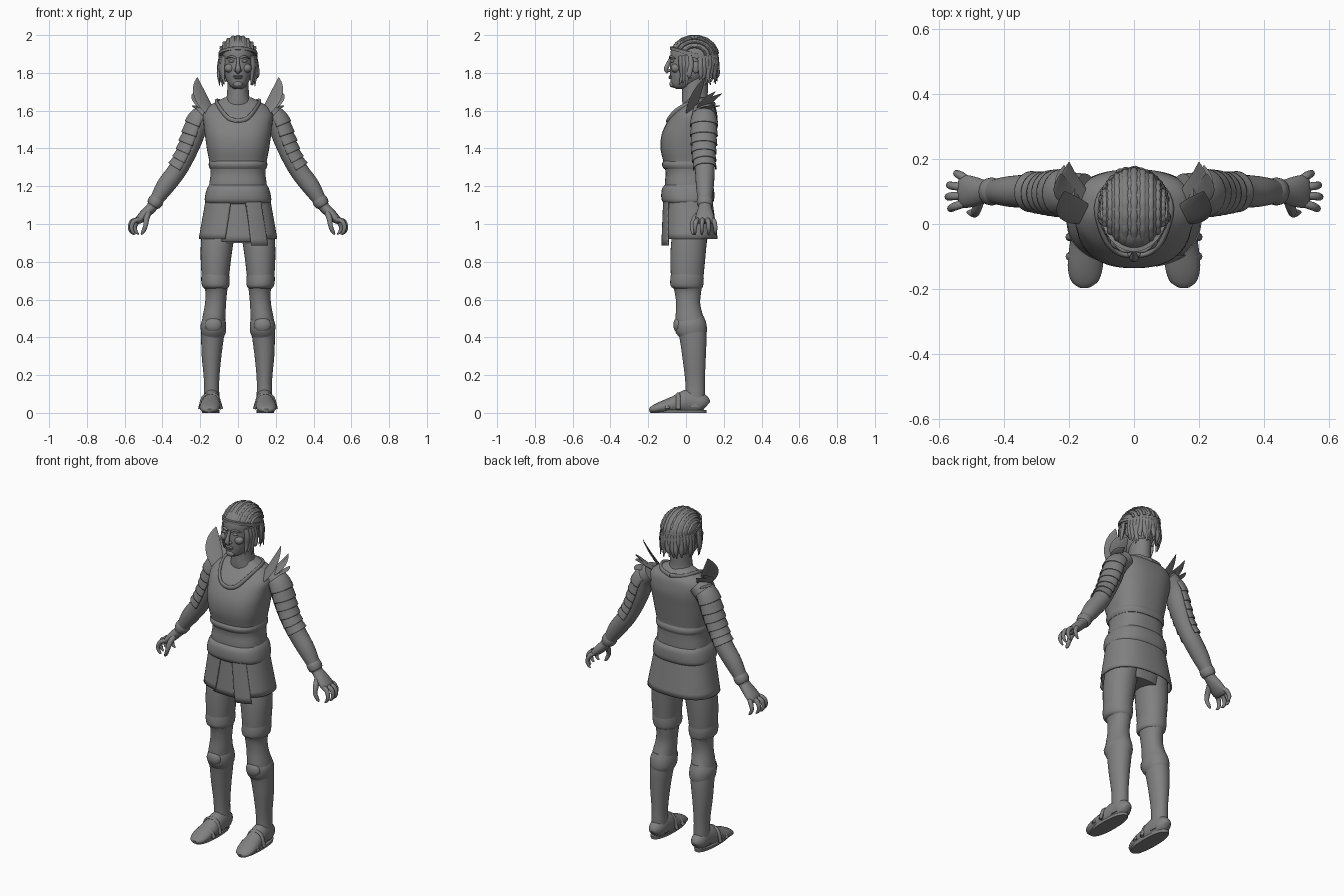
import bpy, math, random
from mathutils import Vector

random.seed(4)
cube = bpy.data.objects.get("Cube")
if cube:
    bpy.data.objects.remove(cube)

GREY = (0.22, 0.22, 0.22, 1)
mat = bpy.data.materials.new("plain grey")
mat.use_nodes = True
mat.diffuse_color = GREY
mat.node_tree.nodes["Principled BSDF"].inputs["Base Color"].default_value = GREY


def spline(rows, k=4):
    """Catmull-Rom interpolation of tuples."""
    out = []
    for i in range(len(rows) - 1):
        p0, p1 = rows[max(i - 1, 0)], rows[i]
        p2, p3 = rows[i + 1], rows[min(i + 2, len(rows) - 1)]
        for j in range(k):
            t = j / k
            out.append(tuple(
                b + .5 * t * (c - a + t * (2*a - 5*b + 4*c - d + t * (3*(b - c) + d - a)))
                for a, b, c, d in zip(p0, p1, p2, p3)))
    return out + [tuple(rows[-1])]


def skin(name, rings, closed=True, mirror=False, thick=0, angle=50):
    """Skin a stack of rings; open sheets get a thickness."""
    n = len(rings[0])
    verts = [v for r in rings for v in r]
    faces = []
    for i in range(len(rings) - 1):
        for j in range(n if closed else n - 1):
            k = (j + 1) % n
            faces.append((i*n + j, i*n + k, i*n + n + k, i*n + n + j))
    if closed and not thick:
        faces.append(tuple(reversed(range(n))))
        faces.append(tuple(range(len(verts) - n, len(verts))))
    mesh = bpy.data.meshes.new(name)
    mesh.from_pydata(verts, [], faces)
    ob = bpy.data.objects.new(name, mesh)
    bpy.context.collection.objects.link(ob)
    return finish(ob, mirror, thick, angle)


def finish(ob, mirror=False, thick=0, angle=50):
    ob.data.materials.append(mat)
    bpy.ops.object.select_all(action='DESELECT')
    ob.select_set(True)
    bpy.context.view_layer.objects.active = ob
    bpy.ops.object.mode_set(mode='EDIT')
    bpy.ops.mesh.select_all(action='SELECT')
    bpy.ops.mesh.normals_make_consistent(inside=False)
    bpy.ops.object.mode_set(mode='OBJECT')
    bpy.ops.object.shade_smooth_by_angle(angle=math.radians(angle))
    if thick:
        ob.modifiers.new("thickness", 'SOLIDIFY').thickness = thick
    if mirror:
        ob.modifiers.new("mirror", 'MIRROR')
    return ob


def oval(row, th, power=2.3):
    x, y0, y1, z, a = row
    c, s = math.cos(th), math.sin(th)
    f = lambda v: math.copysign(abs(v) ** (2 / power), v)
    return Vector((x + a * f(c), (y0 + y1) / 2 + (y1 - y0) / 2 * f(s), z))


def tower(name, rows, power=2.3, mirror=False, n=32):
    """Upright loft; rows are (x, front y, back y, z, half width)."""
    return skin(name, [[oval(r, math.tau * j / n, power) for j in range(n)]
                       for r in spline(rows)], mirror=mirror)


def tube(name, rows, ref, mirror=False, n=16, arc=None, k=4):
    """Loft along a path; rows are (x, y, z, radius, radius along ref)."""
    rows, rings = spline(rows, k), []
    for i, r in enumerate(rows):
        d = Vector(rows[min(i + 1, len(rows) - 1)][:3]) - Vector(rows[max(i - 1, 0)][:3])
        d.normalize()
        side = (Vector(ref) - d * d.dot(Vector(ref))).normalized()
        norm = d.cross(side)
        ths = [arc * (2 * j / (n - 1) - 1) if arc else math.tau * j / n for j in range(n)]
        ring = [Vector(r[:3]) + norm * r[3] * math.cos(t) + side * r[4] * math.sin(t) for t in ths]
        for v in ring:
            v.z = max(v.z, 0)
        rings.append(ring)
    return skin(name, rings, not arc, mirror, .006 if arc else 0)


def ball(name, loc, scale, mirror=False):
    bpy.ops.mesh.primitive_uv_sphere_add(segments=20, ring_count=12, radius=1)
    ob = bpy.context.object
    ob.name = name
    for v in ob.data.vertices:
        v.co = Vector(loc) + Vector(a * b for a, b in zip(v.co, scale))
    return finish(ob, mirror)


# Torso, collar and belt
tower("torso", [(0, -.07, .11, .90, .12), (0, -.10, .13, 1.05, .16), (0, -.112, .135, 1.2, .153),
                (0, -.108, .135, 1.27, .145), (0, -.12, .14, 1.33, .152), (0, -.135, .15, 1.4, .165),
                (0, -.13, .16, 1.47, .175), (0, -.105, .168, 1.53, .182), (0, -.07, .165, 1.58, .185),
                (0, -.03, .155, 1.62, .16), (0, 0, .13, 1.65, .11), (0, .01, .11, 1.67, .07)], 2.5, n=48)
tower("breastplate_hem", [(0, -.115, .14, 1.29, .147), (0, -.125, .146, 1.305, .154),
                          (0, -.127, .146, 1.32, .155), (0, -.12, .14, 1.335, .15)], 2.5, n=48)
tower("belt", [(0, -.11, .135, 1.105, .165), (0, -.128, .148, 1.125, .176), (0, -.131, .15, 1.16, .172),
               (0, -.125, .146, 1.19, .163), (0, -.108, .132, 1.21, .15)], 2.5, n=48)
tube("collar", [(0, -.098, 1.545, .008, .012), (.05, -.088, 1.56, .008, .012), (.09, -.045, 1.605, .008, .012),
                (.115, .05, 1.65, .008, .012), (.08, .12, 1.645, .008, .012), (0, .148, 1.635, .008, .012)],
     (0, 0, 1), True)

# Skirt with an open front, a recessed strip and an overlaid tab


def skirt(name, top, bottom, hem, off, n=48):
    rings = []
    for i in range(9):
        t = i / 8
        row = (0, -.113 - .014*t - off, .135 + .033*t + off, 1.16 + (hem - 1.16) * t, .166 + .042*t + off)
        a, b = [math.radians(p + (q - p) * t) for p, q in zip(top, bottom)]
        rings.append([oval(row, a + (b - a) * j / (n - 1), 2.4) for j in range(n)])
    skin(name, rings, False, thick=.008)


skirt("skirt", (-82, 262), (-74, 255), .922, 0, 80)
skirt("skirt_front_strip", (-108, -70), (-112, -66), .905, -.009, 12)
skirt("skirt_tab", (-80, -52), (-75, -46), .887, .008, 12)

# Legs, breeches cuffs, knee guards and feet
tower("legs", [(.1, -.07, .115, .98, .09), (.115, -.082, .105, .85, .083), (.12, -.078, .09, .7, .07),
               (.115, -.06, .08, .64, .057), (.12, -.052, .076, .57, .056), (.13, -.055, .1, .48, .062),
               (.135, -.035, .108, .4, .06), (.14, -.02, .105, .3, .052), (.14, -.005, .1, .18, .041),
               (.14, -.002, .1, .1, .041), (.14, -.01, .1, .03, .044)], 2.1, True)
tower("breeches_cuffs", [(.117, -.055, .08, .655, .055), (.118, -.08, .09, .67, .071),
                         (.12, -.083, .094, .71, .075), (.12, -.075, .09, .76, .07)], 2.1, True)
tower("boot_tops", [(.132, -.035, .1, .40, .057), (.13, -.056, .11, .43, .066), (.13, -.06, .108, .47, .067),
                    (.127, -.045, .095, .51, .055)], 2.1, True)
ball("knee_guards", (.13, -.043, .465), (.045, .024, .04), True)
tube("feet", [(.14, .108, .035, .022, .03), (.14, .085, .05, .042, .05), (.14, .02, .062, .046, .065),
              (.145, -.06, .044, .052, .046), (.15, -.13, .03, .054, .031), (.152, -.175, .018, .042, .02),
              (.152, -.194, .012, .018, .01)], (0, 0, 1), True)
tower("soles", [(.145, -.188, .108, 0, .046), (.145, -.19, .11, .016, .048)], 2.3, True)
for i, y in enumerate((-.04, -.1)):
    h = .1 - .035 * i
    tube(f"sandal_strap_{i}", [(.088, y, .02, .009, .012), (.11, y, h * .85, .009, .012), (.147, y, h, .009, .012),
                               (.185, y, h * .8, .009, .012), (.202, y, .02, .009, .012)], (0, 1, 0), True, 8)

# Arms with overlapping sleeve plates
ARM = [(.15, .095, 1.60, .055, .06), (.205, .095, 1.55, .058, .064), (.243, .095, 1.45, .056, .062),
       (.28, .095, 1.36, .051, .056), (.325, .1, 1.28, .05, .052), (.385, .1, 1.2, .048, .047),
       (.43, .1, 1.13, .036, .038), (.462, .1, 1.08, .027, .034)]
tube("arms", ARM, (0, 1, 0), True, 24)
path = spline(ARM, 6)
for i in range(6):
    seg = path[4 + i * 3: 9 + i * 3]
    rows = [(x, y, z, a + .001 + .0025*j, b + .001 + .0025*j) for j, (x, y, z, a, b) in enumerate(seg)]
    tube(f"sleeve_plate_{i}", rows, (0, 1, 0), True, 18, math.radians(105), 2)
tube("wrist_cuffs", [(.425, .1, 1.138, .036, .038), (.435, .1, 1.122, .041, .043),
                     (.447, .1, 1.103, .037, .041), (.452, .1, 1.095, .028, .034)], (0, 1, 0), True)

# Hands with curled fingers
tube("palms", [(.455, .1, 1.09, .028, .034), (.495, .1, 1.05, .027, .047), (.525, .1, 1.02, .021, .05),
               (.537, .1, 1.005, .01, .038)], (0, 1, 0), True)
for i in range(4):
    y = .065 + .024 * i
    spread = (y - .1) * .5
    out = (.002, .01, .006, -.016)[i]
    tube(f"finger_{i}", [(.515, y, 1.025, .012, .012), (.548 + out, y + spread*.6, 1.015, .013, .013),
                         (.562 + out, y + spread, .985, .011, .011), (.556 + out, y + spread, .96, .009, .009),
                         (.542 + out, y + spread, .945, .004, .004)], (0, 1, 0), True, 10)
tube("thumbs", [(.475, .075, 1.06, .016, .018), (.485, .045, 1.025, .015, .016), (.49, .032, .99, .012, .012),
                (.502, .035, .96, .01, .01), (.512, .037, .945, .004, .004)], (0, 1, 0), True, 10)

# Leaf shaped shoulder blades
LEAVES = [((.14, .02, 1.58), (.215, .1, 1.775), .045), ((.15, .07, 1.60), (.2, .19, 1.69), .036),
          ((.165, .07, 1.60), (.225, .155, 1.70), .034), ((.17, .07, 1.6), (.215, .18, 1.625), .032)]
for i, (p, q, w) in enumerate(LEAVES):
    p, q, rows = Vector(p), Vector(q), []
    for j in range(9):
        t = j / 8
        c = p.lerp(q, t) + Vector((.022, -.008, .004)) * math.sin(math.pi * t)
        wide = w * max(.06, math.sin(math.pi * (.2 + .8 * t)) ** .8)
        rows.append((*c, .009 * (1.1 - t), wide))
    tube(f"shoulder_leaf_{i}", rows, (1, -.6, .2), True, 12, k=2)

# Neck and head
tower("neck", [(0, -.015, .125, 1.6, .09), (0, -.02, .12, 1.65, .068), (0, -.02, .115, 1.69, .058),
               (0, -.02, .12, 1.78, .056)], 2)
tower("head", [(0, -.05, .0, 1.715, .02), (0, -.076, .04, 1.73, .042), (0, -.082, .1, 1.77, .066),
               (0, -.085, .14, 1.82, .079), (0, -.083, .155, 1.87, .085), (0, -.08, .158, 1.92, .084),
               (0, -.055, .14, 1.96, .066), (0, -.01, .09, 1.982, .035)], 2.1)
tube("nose", [(0, -.08, 1.88, .008, .008), (0, -.093, 1.85, .009, .011), (0, -.105, 1.82, .014, .012),
              (0, -.092, 1.803, .01, .01)], (0, 1, 0))
ball("nostrils", (.012, -.09, 1.813), (.009, .011, .008), True)
ball("eyes", (.034, -.073, 1.862), (.016, .012, .008), True)
tube("brows", [(.012, -.083, 1.878, .006, .006), (.035, -.08, 1.887, .006, .007), (.062, -.058, 1.876, .003, .004)],
     (0, 1, 0), True, 10)
ball("cheeks", (.045, -.055, 1.825), (.028, .025, .024), True)
for name, z, w in (("upper_lip", 1.782, .026), ("lower_lip", 1.773, .022)):
    ball(name, (0, -.081, z), (w, .011, .006))
ball("chin", (0, -.07, 1.74), (.026, .018, .018))
ball("ears", (.087, .052, 1.83), (.011, .02, .032), True)

# Hair cap, braids, headband and hanging locks
CEN, RAD = Vector((0, .045, 1.885)), Vector((.1, .127, .112))


def on_head(side, t, grow=1):
    """Point on the hair at a side angle and front-to-back angle."""
    v = Vector((math.sin(side), -math.cos(side) * math.cos(t), math.cos(side) * math.sin(t)))
    return CEN + Vector(a * b * grow for a, b in zip(v, RAD))


cap = []
for i in range(13):
    f = i / 12
    ring = []
    for j in range(40):
        th = math.tau * j / 40
        low = -.42 * math.sin(th) - .05
        e = low + (math.pi / 2 - .02 - low) * f
        ring.append(CEN + Vector((RAD.x * math.cos(th) * math.cos(e), RAD.y * math.sin(th) * math.cos(e),
                                  RAD.z * math.sin(e))))
    cap.append(ring)
skin("hair_cap", cap)
for i in range(9):
    side = (i - 4) * .27
    rows = []
    for j in range(15):
        r = .008 + .0025 * (j % 2)
        rows.append((*on_head(side, .5 + 2.5 * j / 14, .985), r * .7, r * 1.1))
    tube(f"braid_{i}", rows, (1, 0, .01), n=8, k=2)
band = []
for j in range(49):
    th = math.tau * j / 48
    y = math.sin(th)
    band.append([Vector(((.1 + dr) * math.cos(th), .045 + (.126 + dr) * y, 1.897 - .034 * y + dz))
                 for dr, dz in ((-.008, -.009), (.004, -.008), (.004, .008), (-.008, .009))])
skin("headband", band)
for i in range(30):
    th = math.radians(-38 + 256 * i / 29)
    x, y = .096 * math.cos(th), .045 + .118 * math.sin(th)
    if .035 < y < .07:
        continue
    end = random.uniform(1.725, 1.775)
    wob = random.uniform(-.008, .008)
    tube(f"hair_lock_{i}", [(x * .97, y, 1.89, .01, .014), (x * 1.06, y + .003, 1.84, .011, .016),
                            (x * 1.06 + wob, y - wob, 1.79, .009, .013), (x + wob, y + wob, end, .002, .003)],
         (-math.sin(th), math.cos(th), 0), n=8)
